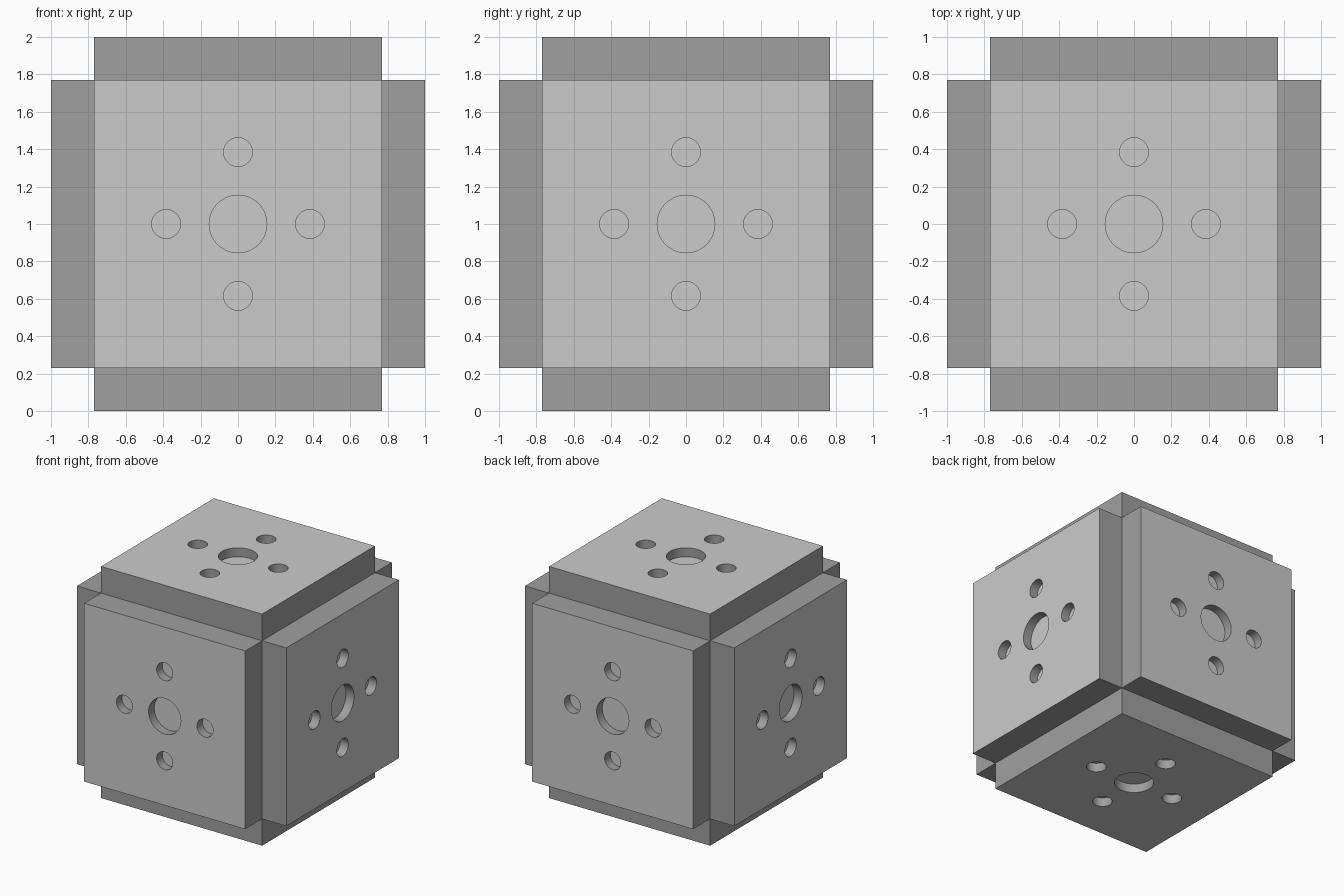
import bpy, bmesh
from math import radians
from mathutils import Matrix, Vector

if "Cube" in bpy.data.objects:
    bpy.data.objects.remove(bpy.data.objects["Cube"])

U = 1 / 13                 # design unit: the block is 26 units wide
SIZE, THICK, HOLE_DEPTH = 20 * U, 3 * U, U


def new_object(name, bm):
    mesh = bpy.data.meshes.new(name)
    bm.to_mesh(mesh)
    bm.free()
    obj = bpy.data.objects.new(name, mesh)
    bpy.context.collection.objects.link(obj)
    return obj


def material(name, value):
    mat = bpy.data.materials.new(name)
    mat.diffuse_color = (value, value, value, 1)
    mat.use_nodes = True
    mat.node_tree.nodes["Principled BSDF"].inputs["Base Color"].default_value = mat.diffuse_color
    return mat


# Square plate, outer face at distance 1 from the block centre
bm = bmesh.new()
bmesh.ops.create_cube(bm, size=1, matrix=Matrix.Translation((0, 0, 1 - THICK / 2))
                      @ Matrix.Diagonal((SIZE, SIZE, THICK, 1)))
plate = new_object("top_plate", bm)

# Cutter: one large centre hole and four small ones around it
bm = bmesh.new()
holes = [(0, 0, 2)] + [(x, y, 1) for x, y in ((5, 0), (-5, 0), (0, 5), (0, -5))]
for x, y, r in holes:
    bmesh.ops.create_cone(bm, cap_ends=True, segments=64, radius1=r * U, radius2=r * U,
                          depth=2 * HOLE_DEPTH, matrix=Matrix.Translation((x * U, y * U, 1)))
cutter = new_object("hole_cutter", bm)
cutter.hide_render = True

mod = plate.modifiers.new("holes", 'BOOLEAN')
mod.operation, mod.solver, mod.object = 'DIFFERENCE', 'EXACT', cutter
bpy.context.view_layer.objects.active = plate
bpy.ops.object.modifier_apply(modifier=mod.name)
bpy.data.objects.remove(cutter)

# Leave the hidden back open; side walls use the darker grey
bm = bmesh.new()
bm.from_mesh(plate.data)
bm.normal_update()
bmesh.ops.delete(bm, geom=[f for f in bm.faces if f.normal.z < -0.5], context='FACES')
for f in bm.faces:
    f.material_index = 0 if f.normal.z > 0.5 else 1
bm.to_mesh(plate.data)
bm.free()
plate.data.materials.clear()
plate.data.materials.append(material("face_grey", 0.8))
plate.data.materials.append(material("wall_grey", 0.35))
for f in plate.data.polygons:
    f.material_index = 0 if f.normal.z > 0.5 else 1

bpy.ops.object.select_all(action='DESELECT')
plate.select_set(True)
bpy.ops.object.shade_smooth_by_angle(angle=radians(30))

# Repeat the plate on the other five sides
centre = Vector((0, 0, 1))
plate.location = centre
for name, axis, angle in (("bottom_plate", 'X', 180), ("front_plate", 'X', 90),
                          ("back_plate", 'X', -90), ("right_plate", 'Y', 90),
                          ("left_plate", 'Y', -90)):
    copy = bpy.data.objects.new(name, plate.data)
    copy.matrix_world = Matrix.Translation(centre) @ Matrix.Rotation(radians(angle), 4, axis)
    bpy.context.collection.objects.link(copy)
